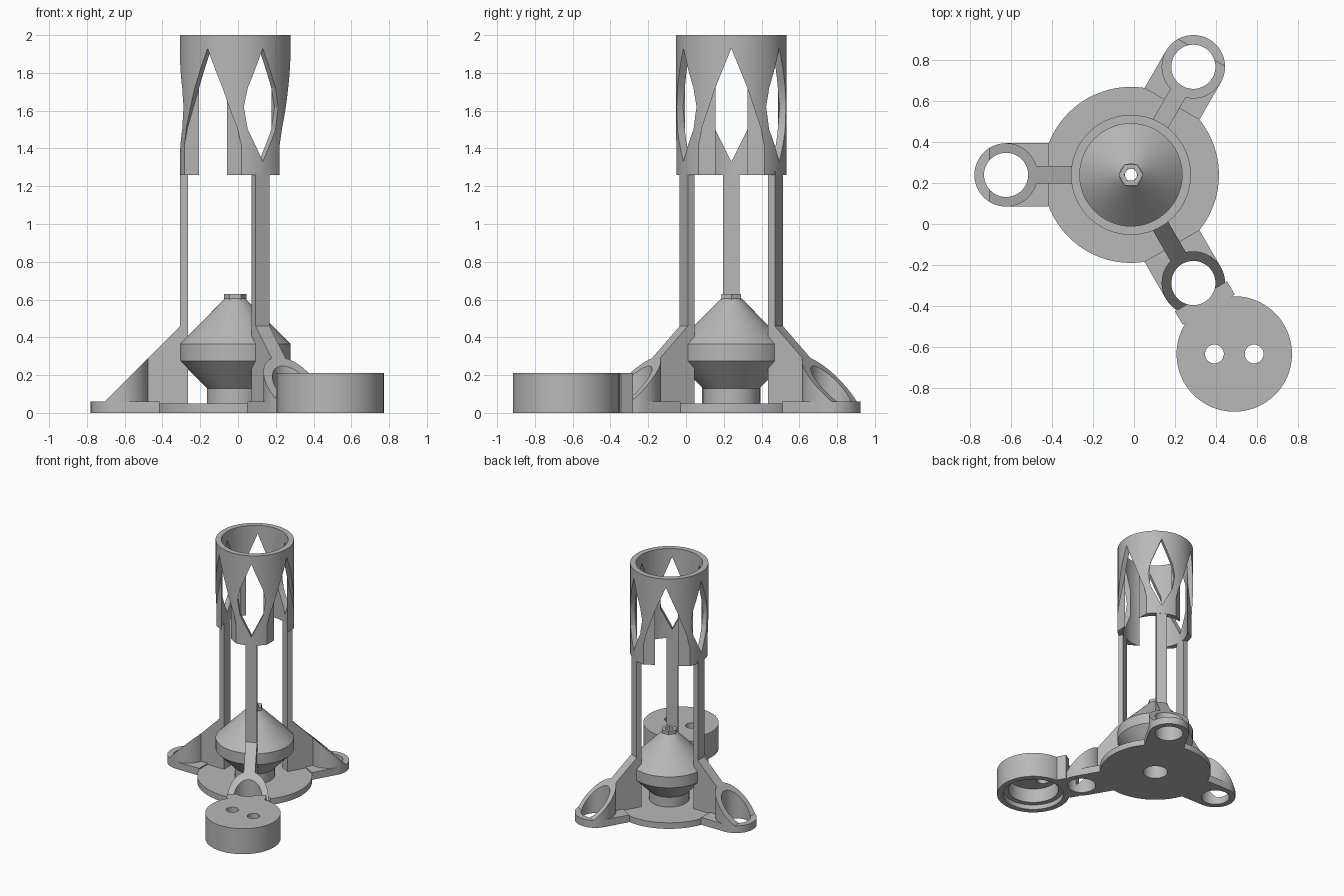
import bpy, bmesh
from math import sin, cos, pi, radians
from mathutils import Matrix, Vector

if "Cube" in bpy.data.objects:
    bpy.data.objects.remove(bpy.data.objects["Cube"])

GREY = bpy.data.materials.new("grey plastic")
GREY.use_nodes = True
GREY.diffuse_color = (0.48, 0.48, 0.48, 1)
GREY.node_tree.nodes["Principled BSDF"].inputs["Base Color"].default_value = GREY.diffuse_color

AXIS = Matrix.Translation((-0.015, 0.24, 0))
ARMS = {"left_back": 60, "right": 180, "left_front": -60}


def turned(deg):
    return AXIS @ Matrix.Rotation(radians(deg), 4, 'Z')


def finish(name, bm, place, smooth=True):
    bmesh.ops.recalc_face_normals(bm, faces=bm.faces)
    mesh = bpy.data.meshes.new(name)
    bm.to_mesh(mesh)
    bm.free()
    mesh.transform(place)
    mesh.materials.append(GREY)
    ob = bpy.data.objects.new(name, mesh)
    bpy.context.collection.objects.link(ob)
    if smooth:
        shade(ob)
    return ob


def shade(ob):
    bpy.ops.object.select_all(action='DESELECT')
    ob.select_set(True)
    bpy.context.view_layer.objects.active = ob
    bpy.ops.object.shade_smooth_by_angle(angle=radians(30))


def lathe(name, profile, place, n=64):
    """Spin a closed (radius, height) outline about z."""
    bm = bmesh.new()
    rings = [[bm.verts.new((r * cos(2 * pi * i / n), r * sin(2 * pi * i / n), z))
              for i in range(n)] for r, z in profile]
    for k, a in enumerate(rings):
        b = rings[(k + 1) % len(rings)]
        for i in range(n):
            j = (i + 1) % n
            bm.faces.new((a[i], a[j], b[j], b[i]))
    return finish(name, bm, place)


def prism(name, points, depth, place, smooth=False):
    """Extrude a polygon of 3D points along a vector."""
    bm = bmesh.new()
    face = bm.faces.new([bm.verts.new(p) for p in points])
    new = bmesh.ops.extrude_face_region(bm, geom=[face])["geom"]
    bmesh.ops.translate(bm, vec=Vector(depth),
                        verts=[v for v in new if isinstance(v, bmesh.types.BMVert)])
    return finish(name, bm, place, smooth)


def block(name, d0, d1, half, z0, z1, place):
    return prism(name, [(d0, -half, z0), (d1, -half, z0), (d1, half, z0), (d0, half, z0)],
                 (0, 0, z1 - z0), place)


def disc(r, z, x=0, n=48):
    return [(x + r * cos(2 * pi * i / n), r * sin(2 * pi * i / n), z) for i in range(n)]


def cut(ob, cutter):
    """Subtract the cutter, bake the result and drop the cutter."""
    cutter.hide_render = True
    mod = ob.modifiers.new("cut", 'BOOLEAN')
    mod.operation, mod.solver, mod.object = 'DIFFERENCE', 'EXACT', cutter
    graph = bpy.context.evaluated_depsgraph_get()
    mesh = bpy.data.meshes.new_from_object(ob.evaluated_get(graph))
    ob.modifiers.clear()
    ob.data = mesh
    bpy.data.objects.remove(cutter)


# Base plate and the double-cone body with its nozzle
lathe("base_plate", [(0.095, 0), (0.43, 0), (0.43, 0.05), (0.095, 0.05)], AXIS, 96)
lathe("cone_body", [(0.095, 0.03), (0.15, 0.03), (0.15, 0.13), (0.293, 0.275), (0.293, 0.365),
                    (0.055, 0.605), (0.03, 0.605), (0.03, 0.32), (0.095, 0.25)], AXIS)
lathe("nozzle_nut", [(0.033, 0.6), (0.06, 0.6), (0.06, 0.63), (0.033, 0.63)], AXIS, 6)

# Top tube with alternating arches and pointed windows, cut to a flat inner depth
tube = lathe("top_tube", [(0.25, 1.26), (0.293, 1.26), (0.293, 2), (0.25, 2)], AXIS, 96)
window = [(0.085, 1.72), (0.105, 1.62), (0.085, 1.5), (0, 1.33)]
arch = [(0.085, 1.72), (0.155, 1.51), (0.178, 1.4), (0.19, 1.2)]
for i in range(6):
    side = window if i % 2 else arch
    outline = [(0, 1.93)] + side + [(-w, z) for w, z in reversed(side) if w]
    cut(tube, prism("window_cutter", [(0.235, w, z) for w, z in outline],
                    (0.2, 0, 0), turned(60 * i)))
shade(tube)

# Three arms: post, gusset, sloped collar and drilled foot
LUG = 0.61
for side, deg in ARMS.items():
    place = turned(deg)
    block(side + "_post", 0.25, 0.291, 0.043, 0.4, 1.28, place)
    prism(side + "_gusset", [(0.25, -0.043, 0.02), (0.25, -0.043, 0.46), (0.29, -0.043, 0.46),
                             (0.49, -0.043, 0.26), (0.49, -0.043, 0.02)], (0, 0.086, 0), place)

    foot = [(0.4, 0.155, 0), (0.4, -0.155, 0)]
    foot += [(LUG + 0.155 * sin(pi * i / 24), -0.155 * cos(pi * i / 24), 0) for i in range(25)]
    foot = prism(side + "_foot", foot, (0, 0, 0.06), place)

    bm = bmesh.new()
    bmesh.ops.create_cone(bm, cap_ends=True, segments=48, radius1=0.155, radius2=0.155,
                          depth=0.5, matrix=Matrix.Translation((LUG, 0, 0.29)))
    res = bmesh.ops.bisect_plane(bm, geom=bm.verts[:] + bm.edges[:] + bm.faces[:],
                                 plane_co=(0.29, 0, 0.46), plane_no=(1, 0, 1), clear_outer=True)
    bmesh.ops.holes_fill(bm, edges=[e for e in bm.edges if e.is_boundary])
    collar = finish(side + "_collar", bm, place, False)

    parts = [foot, collar]
    if side == "left_front":
        parts.append(block("pod_tab", 0.685, 0.76, 0.147, 0, 0.21, place))
    for part in parts:
        cut(part, prism("hole_cutter", disc(0.108, -0.1, LUG), (0, 0, 1), place))
        shade(part)

# Round pod: open, stepped underside and two holes in its top
POD = Matrix.Translation((0.49, -0.635, 0))
pod = prism("pod", disc(0.282, 0, n=96), (0, 0, 0.21), POD)
for r, top in ((0.235, 0.04), (0.195, 0.16)):
    cut(pod, prism("pod_cutter", disc(r, -0.1, n=64), (0, 0, top + 0.1), POD))
for x in (-0.097, 0.097):
    cut(pod, prism("pod_cutter", disc(0.046, -0.1, x), (0, 0, 1), POD))
shade(pod)
